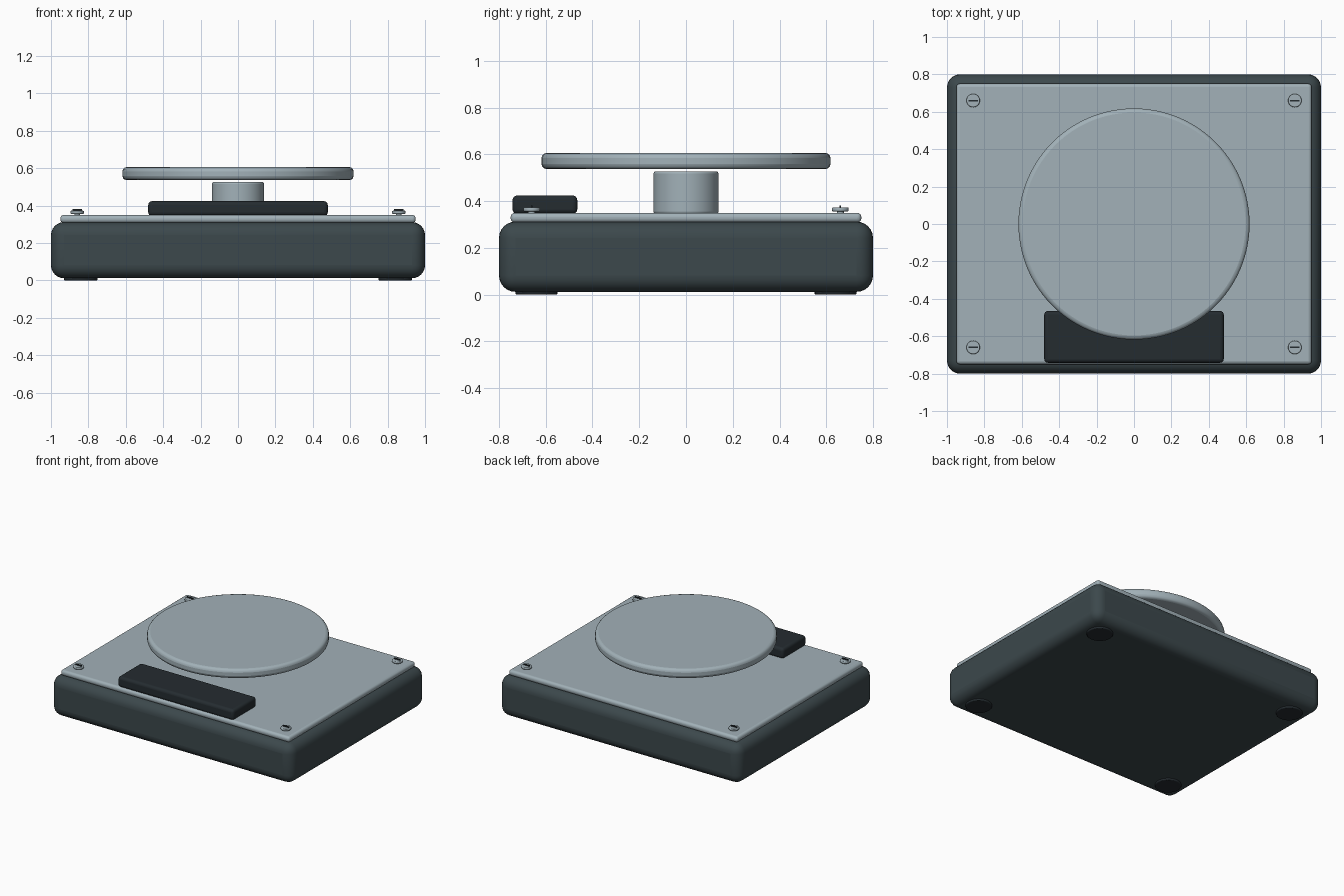
import bpy, math

if "Cube" in bpy.data.objects:
    bpy.data.objects.remove(bpy.data.objects["Cube"])


def material(name, rgb):
    m = bpy.data.materials.new(name)
    m.diffuse_color = (*rgb, 1)
    m.use_nodes = True
    m.node_tree.nodes["Principled BSDF"].inputs["Base Color"].default_value = m.diffuse_color
    return m


dark = material("dark_housing", (0.045, 0.065, 0.072))
black = material("black_plastic", (0.018, 0.025, 0.03))
metal = material("brushed_metal", (0.36, 0.44, 0.48))


def finish(ob, name, mat, bevel, segments):
    ob.name = name
    ob.data.materials.append(mat)
    if bevel:
        mod = ob.modifiers.new("bevel", 'BEVEL')
        mod.width = bevel
        mod.segments = segments
        mod.limit_method = 'ANGLE'
        mod.angle_limit = math.radians(40)
    bpy.ops.object.shade_smooth_by_angle(angle=math.radians(35))
    return ob


def box(name, x, y, z, mat, bevel=0, segments=4):
    """Box from (min, max) pairs on each axis."""
    ends = (x, y, z)
    bpy.ops.mesh.primitive_cube_add(size=1, location=[(a + b) / 2 for a, b in ends])
    ob = bpy.context.object
    ob.scale = [b - a for a, b in ends]
    bpy.ops.object.transform_apply(location=False, rotation=False, scale=True)
    return finish(ob, name, mat, bevel, segments)


def disc(name, x, y, radius, z0, z1, mat, bevel=0, sides=96, segments=3):
    bpy.ops.mesh.primitive_cylinder_add(vertices=sides, radius=radius, depth=z1 - z0,
                                        location=(x, y, (z0 + z1) / 2))
    return finish(bpy.context.object, name, mat, bevel, segments)


# Housing and metal top plate
box("housing", (-1, 1), (-0.8, 0.8), (0.012, 0.312), dark, 0.07, 6)
box("top_plate", (-0.95, 0.95), (-0.75, 0.75), (0.308, 0.35), metal, 0.018)

# Display block at the front
box("display_block", (-0.48, 0.48), (-0.742, -0.465), (0.345, 0.424), black, 0.02)

# Load column and weighing platter
disc("load_column", 0, 0, 0.139, 0.345, 0.527, metal, 0.01, 64)
disc("weighing_platter", 0, 0, 0.618, 0.537, 0.606, metal, 0.022)

# Feet and slotted screws at the four corners
for side, sx in (("left", -1), ("right", 1)):
    for end, sy in (("front", -1), ("back", 1)):
        tag = f"{end}_{side}"
        disc(f"{tag}_foot", 0.84 * sx, 0.64 * sy, 0.09, 0.0, 0.04, black, 0.006, 32)
        x, y = 0.86 * sx, 0.66 * sy
        disc(f"{tag}_screw_shank", x, y, 0.015, 0.34, 0.36, metal, 0, 16)
        disc(f"{tag}_screw_head", x, y, 0.036, 0.356, 0.373, metal, 0.005, 32)
        box(f"{tag}_screw_slot", (x - 0.025, x + 0.025), (y - 0.004, y + 0.004),
            (0.37, 0.381), black)
